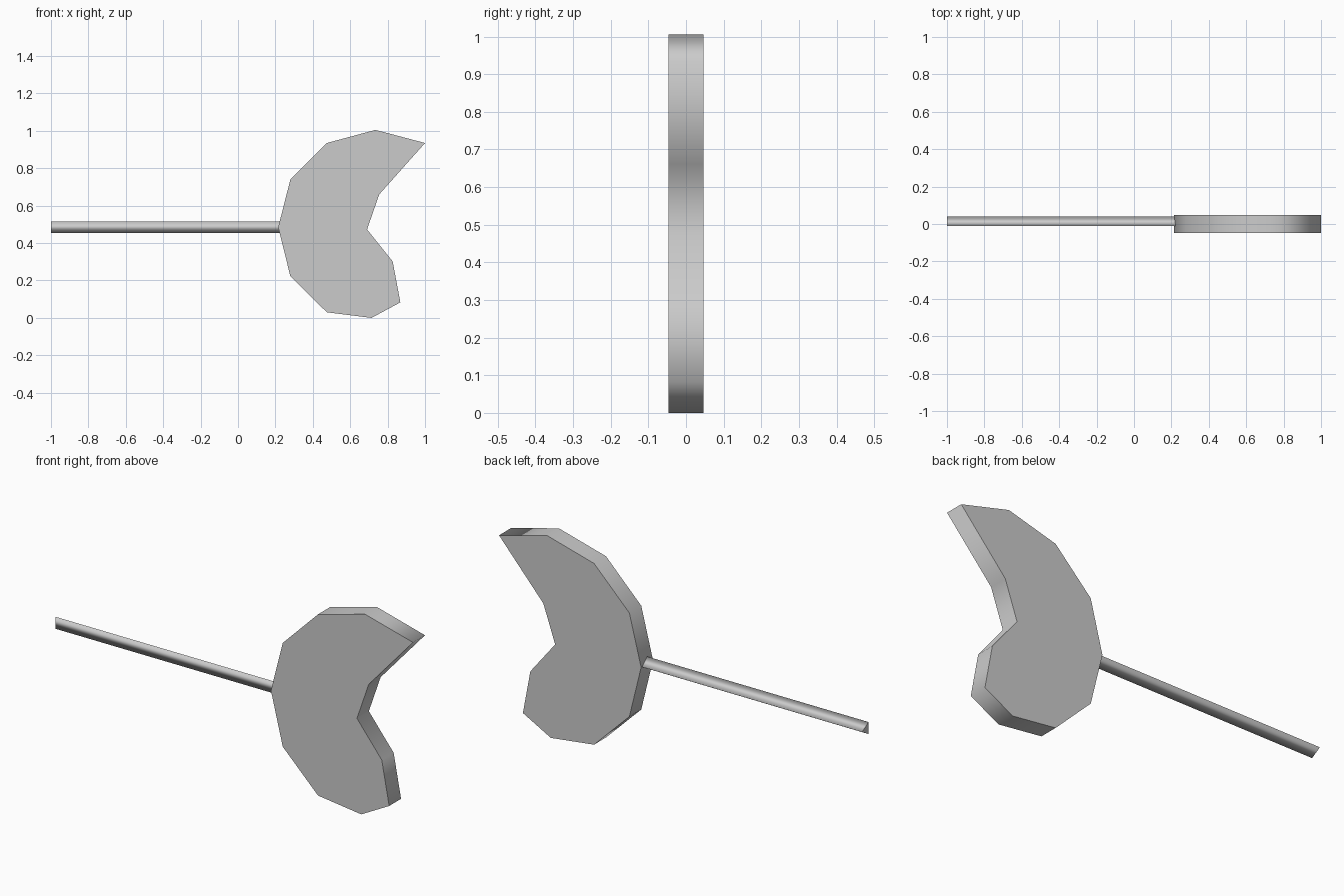
import bpy, bmesh
from mathutils import Vector

if "Cube" in bpy.data.objects:
    bpy.data.objects.remove(bpy.data.objects["Cube"])


def prism(name, profile, offset):
    """Extrude a closed profile: flat caps, smooth side walls."""
    bm = bmesh.new()
    base = bm.faces.new([bm.verts.new(p) for p in profile])
    ext = bmesh.ops.extrude_face_region(bm, geom=[base], use_keep_orig=True)
    moved = [g for g in ext["geom"] if isinstance(g, bmesh.types.BMVert)]
    bmesh.ops.translate(bm, verts=moved, vec=Vector(offset))
    bmesh.ops.recalc_face_normals(bm, faces=bm.faces)
    axis = Vector(offset).normalized()
    for f in bm.faces:
        f.smooth = abs(f.normal.dot(axis)) < 0.5
    for e in bm.edges:
        e.smooth = all(f.smooth for f in e.link_faces)
    mesh = bpy.data.meshes.new(name)
    bm.to_mesh(mesh)
    bm.free()
    obj = bpy.data.objects.new(name, mesh)
    bpy.context.collection.objects.link(obj)
    return obj


# Axe head: outline in x, z, extruded through y
outline = [(0.215, 0.485), (0.28, 0.74), (0.475, 0.935), (0.735, 1.005),
           (1.0, 0.935), (0.755, 0.66), (0.69, 0.473), (0.827, 0.302),
           (0.868, 0.083), (0.714, 0.0), (0.475, 0.03), (0.28, 0.222)]
prism("axe_head", [(x, -0.047, z) for x, z in outline], (0, 0.094, 0))

# Handle: three-sided rod running along x into the head
section = [(-0.012, 0.455), (-0.012, 0.515), (0.04, 0.485)]
prism("handle", [(-1.0, y, z) for y, z in section], (1.24, 0, 0))
